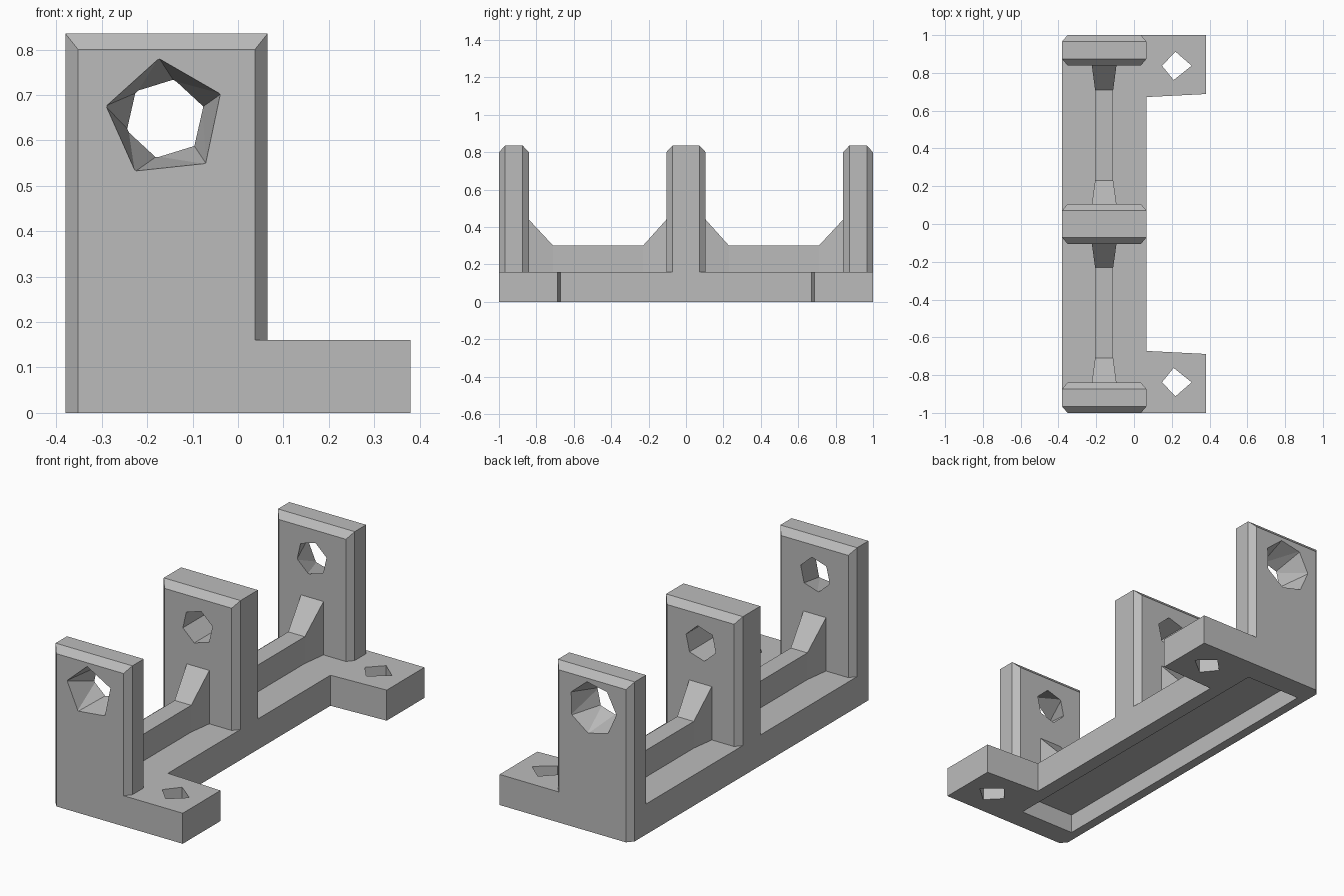
import bpy, bmesh, math
from mathutils import Vector

if "Cube" in bpy.data.objects:
    bpy.data.objects.remove(bpy.data.objects["Cube"])

grey = bpy.data.materials.new("plain grey")
grey.use_nodes = True
COLOUR = (0.5, 0.5, 0.5, 1)
grey.diffuse_color = COLOUR
grey.node_tree.nodes["Principled BSDF"].inputs["Base Color"].default_value = COLOUR

X0, X1 = -0.38, 0.065      # body width
BASE, TOP = 0.16, 0.835    # base and post heights
BORE = Vector((-0.16, 0, 0.648))


def finish(name, bm):
    bmesh.ops.recalc_face_normals(bm, faces=bm.faces)
    mesh = bpy.data.meshes.new(name)
    bm.to_mesh(mesh)
    bm.free()
    mesh.materials.append(grey)
    obj = bpy.data.objects.new(name, mesh)
    bpy.context.collection.objects.link(obj)
    return obj


def hull(name, points):
    """Convex solid around a few points."""
    bm = bmesh.new()
    for p in points:
        bm.verts.new(p)
    out = bmesh.ops.convex_hull(bm, input=bm.verts)
    bmesh.ops.delete(bm, geom=out["geom_interior"], context='VERTS')
    bmesh.ops.dissolve_limit(bm, angle_limit=0.01, verts=bm.verts, edges=bm.edges)
    return finish(name, bm)


def box(name, lo, hi):
    return hull(name, [(x, y, z) for x in (lo[0], hi[0])
                       for y in (lo[1], hi[1]) for z in (lo[2], hi[2])])


def prism(name, outline, z0, z1):
    bm = bmesh.new()
    face = bm.faces.new([bm.verts.new((x, y, z0)) for x, y in outline])
    out = bmesh.ops.extrude_face_region(bm, geom=[face])
    verts = [v for v in out["geom"] if isinstance(v, bmesh.types.BMVert)]
    bmesh.ops.translate(bm, verts=verts, vec=(0, 0, z1 - z0))
    return finish(name, bm)


def ring(y, radius, sides, turn):
    angles = [turn + math.tau * i / sides for i in range(sides)]
    return [(BORE.x + radius * math.cos(a), y, BORE.z + radius * math.sin(a)) for a in angles]


def cut(obj, cutter):
    cutter.hide_render = True
    mod = obj.modifiers.new("cut", 'BOOLEAN')
    mod.operation, mod.solver, mod.object = 'DIFFERENCE', 'EXACT', cutter
    bpy.context.view_layer.objects.active = obj
    bpy.ops.object.modifier_apply(modifier=mod.name)
    bpy.data.objects.remove(cutter)


def post(name, y0, y1):
    """Upright with chamfered corners and chamfered front and back top edges."""
    cx, cy = 0.028, 0.033
    points = []
    for x, s in ((X0, 1), (X1, -1)):
        for y, t in ((y0, 1), (y1, -1)):
            points += [(x + s * cx, y, BASE), (x + s * cx, y, TOP - 0.035),
                       (x, y + t * cy, BASE), (x, y + t * cy, TOP)]
    return hull(name, points)


# Base plate with two mounting tabs and clipped rear corners
half = [(X0, 0.967), (X0 + 0.028, 1), (0.38, 1), (0.38, 0.688), (X1, 0.672)]
base = prism("base", half + [(x, -y) for x, y in reversed(half)], 0, BASE)
cut(base, box("pocket_cutter", (-0.33, -0.88, -0.1), (-0.01, 0.88, 0.1)))
for s in (-1, 1):
    diamond = [(0.21, 0.762), (0.305, 0.838), (0.22, 0.912), (0.148, 0.838)]
    cut(base, prism("tab_hole_cutter", [(x, s * y) for x, y in diamond], -0.1, 0.3))

# Three uprights: the outer two have flared bores
middle = post("middle_post", -0.105, 0.105)
cut(middle, hull("bore_cutter", ring(-0.2, 0.09, 6, 0.3) + ring(0.2, 0.09, 6, 0.3)))
for name, s, radius, sides in (("front_post", -1, 0.135, 5), ("back_post", 1, 0.14, 7)):
    end = post(name, min(s, s * 0.84), max(s, s * 0.84))
    cut(end, hull("flare_cutter", ring(s * 1.01, radius, sides, 0.42) + ring(s * 0.83, 0.085, 6, 0.3)))

# Spine rib between the posts, with a flared gusset at each post face
RIB = -0.158
for s, side in ((-1, "front"), (1, "back")):
    box(side + "_rib", (RIB - 0.048, min(s * 0.1, s * 0.85), 0.14),
        (RIB + 0.048, max(s * 0.1, s * 0.85), 0.3))
    for place, foot, head in (("inner", 0.23, 0.1), ("outer", 0.71, 0.845)):
        hull(f"{side}_{place}_gusset",
             [(RIB + w * k, s * y, z) for k in (-1, 1)
              for w, y, top in ((0.048, foot, 0.3), (0.066, head, 0.445)) for z in (0.14, top)])
